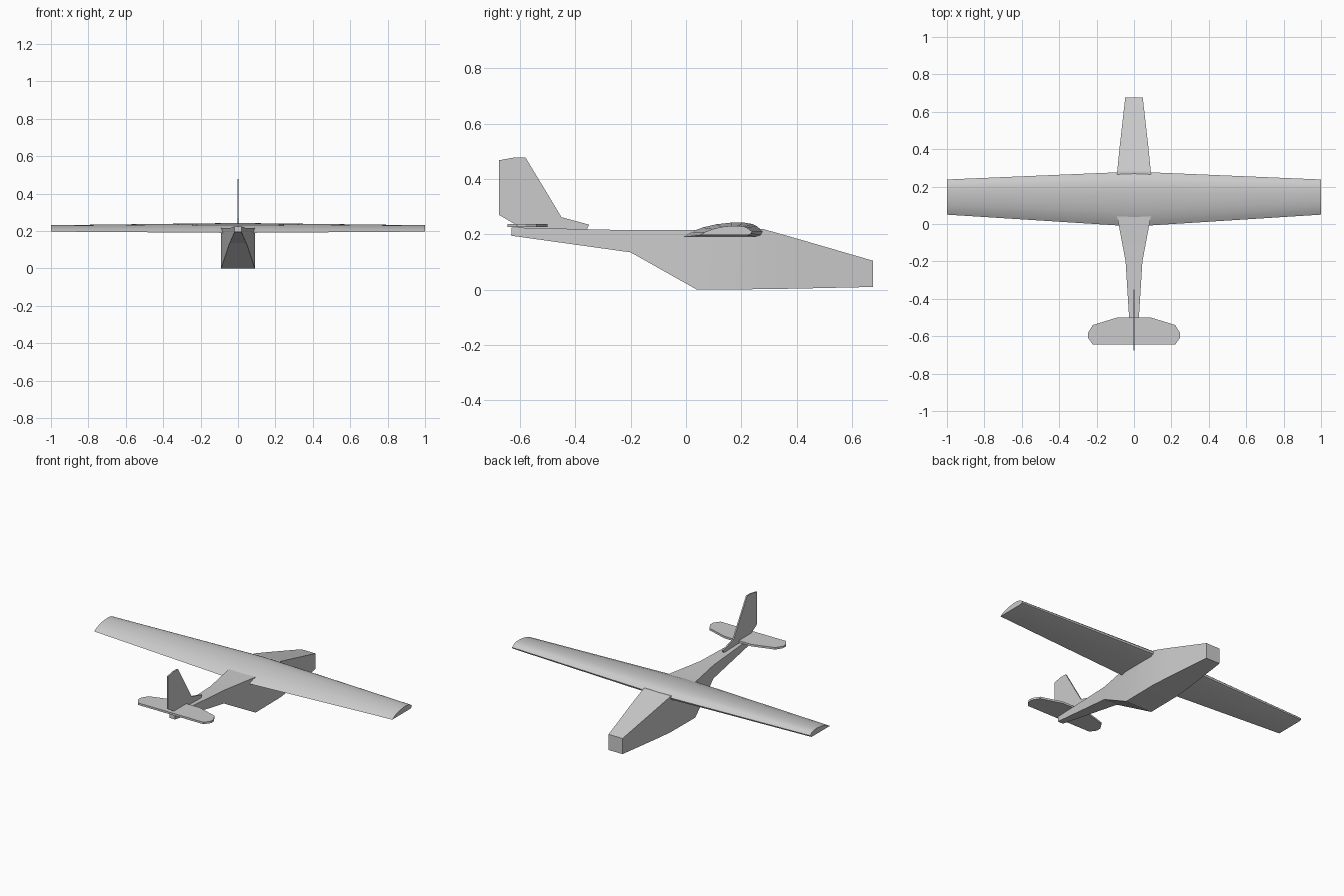
import bpy, bmesh, math

cube = bpy.data.objects.get("Cube")
if cube:
    bpy.data.objects.remove(cube, do_unlink=True)

GREY = (0.6, 0.6, 0.6, 1)
grey = bpy.data.materials.new("plain grey")
grey.use_nodes = True
grey.diffuse_color = GREY
grey.node_tree.nodes["Principled BSDF"].inputs["Base Color"].default_value = GREY


def loft(name, sections, angle=30):
    """Skin a row of closed cross-sections and cap both ends."""
    bm = bmesh.new()
    rings = [[bm.verts.new(p) for p in s] for s in sections]
    for a, b in zip(rings, rings[1:]):
        for i in range(len(a)):
            j = (i + 1) % len(a)
            bm.faces.new((a[i], a[j], b[j], b[i]))
    bm.faces.new(rings[0])
    bm.faces.new(rings[-1])
    bmesh.ops.recalc_face_normals(bm, faces=bm.faces)
    mesh = bpy.data.meshes.new(name)
    bm.to_mesh(mesh)
    bm.free()
    mesh.materials.append(grey)
    obj = bpy.data.objects.new(name, mesh)
    bpy.context.collection.objects.link(obj)
    bpy.ops.object.select_all(action='DESELECT')
    obj.select_set(True)
    bpy.context.view_layer.objects.active = obj
    bpy.ops.object.shade_smooth_by_angle(angle=math.radians(angle))
    return obj


# Fuselage: square stations of y, half width, bottom, top
stations = [(0.675, 0.047, 0.01, 0.105), (0.40, 0.078, 0.004, 0.185),
            (0.28, 0.09, 0.002, 0.219), (0.04, 0.09, 0, 0.216),
            (-0.20, 0.045, 0.135, 0.215), (-0.63, 0.018, 0.195, 0.225)]
loft("fuselage", [[(-w, y, lo), (w, y, lo), (w, y, hi), (-w, y, hi)]
                  for y, w, lo, hi in stations], angle=15)

# Wing: flat-bottomed aerofoil as fraction of chord and of thickness
aerofoil = [(0, 0), (0.1, 0.34), (0.25, 0.66), (0.42, 0.88), (0.6, 0.99),
            (0.75, 1), (0.86, 0.9), (0.91, 0.78), (1, 0.38), (0.98, 0.15), (0.92, 0)]


def rib(x, back, front, low, high):
    return [(x, back + (front - back) * c, low + (high - low) * t)
            for c, t in aerofoil]


loft("wing", [rib(-1, 0.05, 0.238, 0.197, 0.231),
              rib(0, -0.013, 0.28, 0.19, 0.243),
              rib(1, 0.05, 0.238, 0.197, 0.231)])

# Tailplane: mirrored outline extruded into a thin plate
half = [(0.09, -0.50), (0.22, -0.54), (0.245, -0.58), (0.245, -0.61), (0.22, -0.645)]
outline = half + [(-x, y) for x, y in reversed(half)]
loft("tailplane", [[(x, y, z) for x, y in outline] for z in (0.226, 0.238)])

# Fin: side outline with a fillet running forward along the tail boom
fin = [(-0.675, 0.27), (-0.675, 0.468), (-0.62, 0.478), (-0.58, 0.478),
       (-0.45, 0.262), (-0.35, 0.235), (-0.36, 0.216), (-0.60, 0.222), (-0.62, 0.238)]
loft("fin", [[(x, y, z) for y, z in fin] for x in (-0.004, 0.004)])
